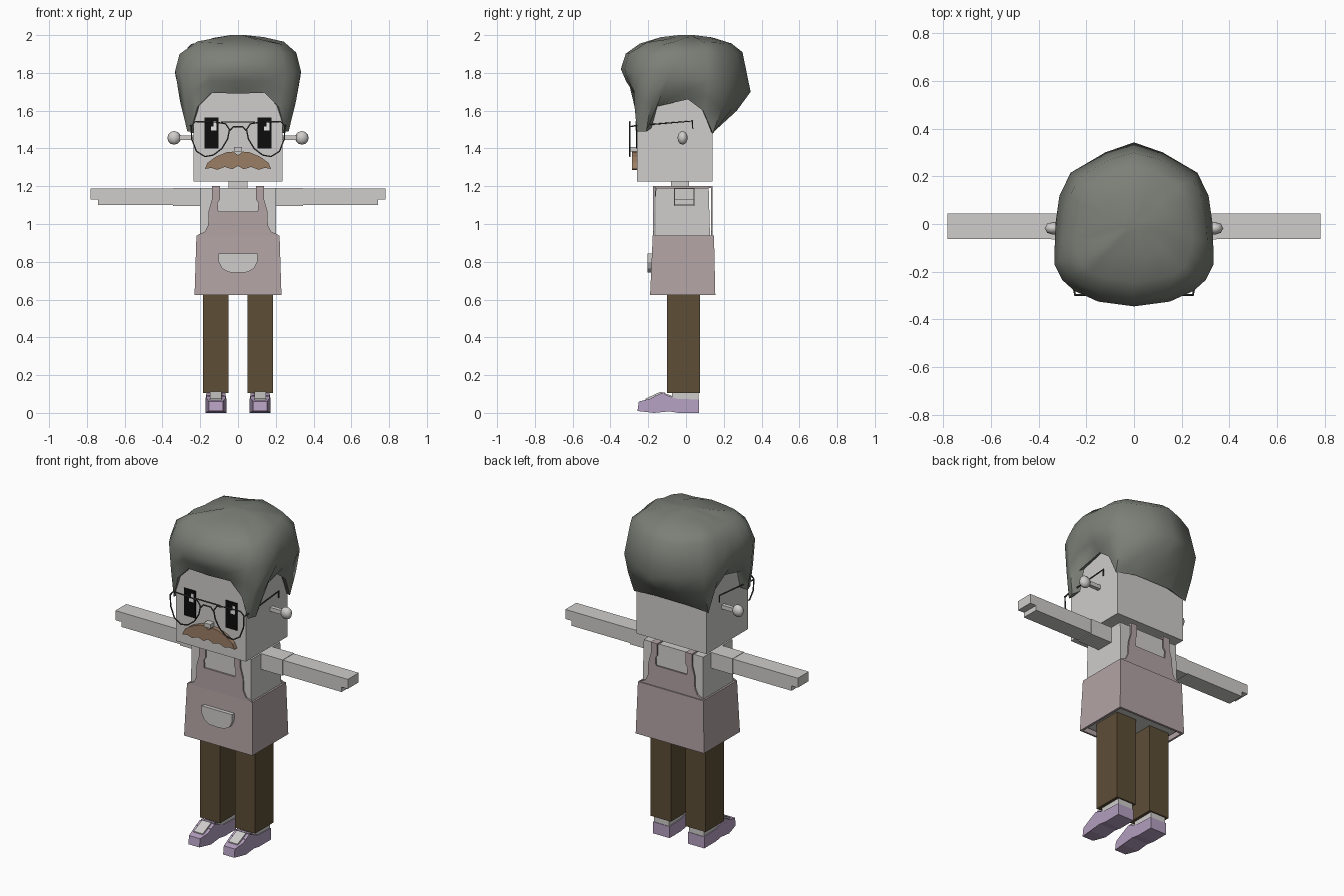
import bpy, bmesh, math, random
from mathutils import Vector

random.seed(4)
if "Cube" in bpy.data.objects:
    bpy.data.objects.remove(bpy.data.objects["Cube"])


def material(name, *rgb):
    m = bpy.data.materials.new(name)
    m.use_nodes = True
    m.diffuse_color = (*rgb, 1)
    m.node_tree.nodes["Principled BSDF"].inputs["Base Color"].default_value = (*rgb, 1)
    return m


PALE = material("pale_grey", .62, .61, .6)
APRON = material("dusty_pink", .45, .37, .375)
BROWN = material("trouser_brown", .11, .075, .037)
LILAC = material("shoe_lilac", .46, .35, .53)
HAIR = material("hair_grey", .2, .215, .185)
TACHE = material("moustache_tan", .33, .21, .13)
BLACK = material("eye_black", .004, .004, .004)
WHITE = material("eye_white", .85, .85, .85)
WIRE = material("wire_grey", .06, .06, .06)


def finish(name, bm, mat):
    bmesh.ops.recalc_face_normals(bm, faces=bm.faces)
    me = bpy.data.meshes.new(name)
    bm.to_mesh(me)
    bm.free()
    ob = bpy.data.objects.new(name, me)
    bpy.context.collection.objects.link(ob)
    me.materials.append(mat)
    return ob


def loft(name, rings, mat, caps=True):
    """Skin a stack of equal-length point rings."""
    bm = bmesh.new()
    rows = [[bm.verts.new(p) for p in ring] for ring in rings]
    n = len(rows[0])
    for a, b in zip(rows, rows[1:]):
        for i in range(n):
            j = (i + 1) % n
            bm.faces.new((a[i], a[j], b[j], b[i]))
    if caps:
        bm.faces.new(rows[0])
        bm.faces.new(rows[-1])
    return finish(name, bm, mat)


def rect(x0, x1, y0, y1, z):
    return [(x0, y0, z), (x1, y0, z), (x1, y1, z), (x0, y1, z)]


def box(name, x, y, z, mat):
    return loft(name, [rect(*x, *y, z[0]), rect(*x, *y, z[1])], mat)


def plate(name, outline, y0, y1, mat):
    """Extrude an x-z outline along y."""
    return loft(name, [[(x, y, z) for x, z in outline] for y in (y0, y1)], mat)


def mirrored(half):
    """Close a half outline that starts and ends on the centre line."""
    return half + [(-x, z) for x, z in half[-2:0:-1]]


def span(s, a, b):
    return sorted((s * a, s * b))


def wire(name, points, cyclic=False, r=.004):
    cu = bpy.data.curves.new(name, "CURVE")
    cu.dimensions = "3D"
    cu.bevel_depth = r
    cu.bevel_resolution = 1
    sp = cu.splines.new("POLY")
    sp.points.add(len(points) - 1)
    for p, co in zip(sp.points, points):
        p.co = (*co, 1)
    sp.use_cyclic_u = cyclic
    cu.materials.append(WIRE)
    ob = bpy.data.objects.new(name, cu)
    bpy.context.collection.objects.link(ob)


# Head, neck and torso
box("head", (-.235, .235), (-.26, .14), (1.225, 1.73), PALE)
box("neck", (-.05, .05), (-.08, .015), (1.17, 1.24), PALE)
loft("torso", [rect(-.205, .205, -.165, .135, .645), rect(-.2, .2, -.16, .12, 1.19)], PALE)
collar = [(.078 * math.cos(a), 1.19 + .045 * math.sin(a))
          for a in (-math.pi * k / 8 for k in range(9))]
plate("collar", collar, -.165, -.155, PALE)

# Apron: open skirt, front and back bibs, shoulder straps, pocket
skirt = loft("apron_skirt", [rect(-.23, .23, -.19, .155, .625),
                             rect(-.22, .22, -.176, .148, .94)], APRON, caps=False)
solid = skirt.modifiers.new("thickness", "SOLIDIFY")
solid.thickness = .018
bib = mirrored([(0, .93), (.22, .93), (.215, .942), (.175, .96), (.158, .995), (.155, 1.07),
                (.138, 1.13), (.138, 1.2), (.095, 1.2), (.095, 1.13), (.108, 1.11),
                (.104, 1.065), (0, 1.065)])
plate("apron_front_bib", bib, -.176, -.167, APRON)
plate("apron_back_bib", bib, .132, .141, APRON)
for s in (-1, 1):
    box("shoulder_strap", span(s, .095, .138), (-.176, .141), (1.191, 1.2), APRON)
pocket = mirrored([(0, .742), (.05, .745), (.085, .765), (.102, .8), (.102, .845), (0, .845)])
plate("pocket", pocket, -.203, -.18, PALE)

# Arms, legs, ears and shoes
shoe_side = [(.07, 0), (.07, .07), (-.05, .075), (-.13, .105), (-.19, .075),
             (-.25, .06), (-.257, .01), (-.17, 0), (-.09, .008), (-.04, 0)]
tongue_side = [(-.06, .06), (-.06, .085), (-.135, .112), (-.215, .075), (-.215, .06)]


def shoe_part(name, side, cx, half, mat):
    def width(y, z):
        return half * (.68 if y < -.23 else .9 if y < -.17 or z > .09 else 1)
    return loft(name, [[(cx + s * width(y, z), y, z) for y, z in side] for s in (-1, 1)], mat)


for s, side in ((1, "left"), (-1, "right")):
    box(side + "_sleeve", span(s, .19, .345), (-.064, .045), (1.094, 1.19), PALE)
    box(side + "_forearm", span(s, .34, .74), (-.062, .043), (1.1, 1.188), PALE)
    box(side + "_fingers", span(s, .735, .782), (-.062, .043), (1.13, 1.188), PALE)
    box(side + "_trouser_leg", span(s, .05, .185), (-.1, .075), (.105, .66), BROWN)
    box(side + "_sock", span(s, .067, .167), (-.075, .067), (.06, .11), PALE)
    shoe_part(side + "_shoe", shoe_side, s * .117, .055, LILAC)
    shoe_part(side + "_shoe_tongue", tongue_side, s * .117, .034, PALE)
    for k in range(2):
        box(side + "_lace", span(s, .072, .162), (-.125 - k * .04, -.11 - k * .04),
            (.08, .109 - k * .018), LILAC)

    # Ear: rod with a flattened knob
    box(side + "_ear_rod", span(s, .225, .325), (-.03, -.006), (1.444, 1.468), PALE)
    bm = bmesh.new()
    bmesh.ops.create_uvsphere(bm, u_segments=8, v_segments=6, radius=.036)
    for v in bm.verts:
        v.co = Vector((v.co.x + s * .338, v.co.y * .75 - .018, v.co.z + 1.456))
    knob = finish(side + "_ear_knob", bm, PALE)
    for p in knob.data.polygons:
        p.use_smooth = True

    # Eye with pixel highlights
    cx = s * .14
    plate(side + "_eye", [(cx - .038, 1.4), (cx + .038, 1.4), (cx + .038, 1.565),
                          (cx - .038, 1.565)], -.266, -.255, BLACK)
    box(side + "_eye_glint", (cx + .01, cx + .027), (-.268, -.26), (1.515, 1.545), WHITE)
    box(side + "_eye_glint_low", (cx - .002, cx + .027), (-.268, -.26), (1.495, 1.515), WHITE)

    # Spectacle lens rim and temple
    rim = [(.045, 1.5), (.065, 1.53), (.12, 1.54), (.225, 1.542), (.248, 1.52), (.245, 1.45),
           (.22, 1.385), (.175, 1.357), (.13, 1.365), (.085, 1.4), (.055, 1.45)]
    wire(side + "_lens_rim", [(s * x, -.297, z) for x, z in rim], True)
    wire(side + "_temple", [(s * .247, -.297, 1.515), (s * .252, -.27, 1.52),
                            (s * .25, .035, 1.545), (s * .25, .035, 1.505)])
wire("top_bridge", [(-.09, -.297, 1.54), (.09, -.297, 1.54)])
wire("low_bridge", [(-.047, -.297, 1.49), (-.025, -.297, 1.515),
                    (.025, -.297, 1.515), (.047, -.297, 1.49)])

# Nose and moustache
box("nose", (-.022, .022), (-.297, -.25), (1.383, 1.408), PALE)
tache = mirrored([(0, 1.365), (.025, 1.383), (.06, 1.38), (.12, 1.355), (.16, 1.325),
                  (.176, 1.292), (.14, 1.297), (.11, 1.287), (.07, 1.302), (.03, 1.29),
                  (0, 1.308)])
plate("moustache", tache, -.286, -.255, TACHE)

# Hair: columns of (widest point, hem point) from front centre round to back centre
columns = [
    ((0, -.345, 1.82), (0, -.275, 1.69)),
    ((.15, -.325, 1.82), (.14, -.275, 1.695)),
    ((.25, -.28, 1.8), (.215, -.272, 1.62)),
    ((.3, -.235, 1.8), (.25, -.26, 1.49)),
    ((.333, -.17, 1.81), (.268, -.21, 1.49)),
    ((.332, -.09, 1.79), (.26, -.165, 1.62)),
    ((.328, .01, 1.77), (.256, .01, 1.66)),
    ((.312, .12, 1.75), (.256, .09, 1.6)),
    ((.265, .215, 1.73), (.25, .142, 1.48)),
    ((.12, .3, 1.72), (.12, .16, 1.5)),
    ((0, .342, 1.7), (0, .16, 1.5)),
]
columns += [tuple((-x, y, z) for x, y, z in c) for c in columns[-2:0:-1]]
inner, hem, middle, wide = [], [], [], []
for top, low in columns:
    t, b = Vector(top), Vector(low)
    inner.append((b.x * .86, b.y * .86, b.z + .02))
    hem.append(b)
    m = b.lerp(t, .6)
    m.z = (b.z + t.z) / 2
    middle.append(m)
    wide.append(t)


def crown(scale, z):
    lump = .012 * scale
    return [(t.x * scale + random.uniform(-lump, lump),
             t.y * scale + random.uniform(-lump, lump),
             z + random.uniform(-.01, .006)) for t in wide]


hair = loft("hair", [inner, hem, middle, wide, crown(.9, 1.905), crown(.72, 1.96),
                     crown(.4, 1.985), [(t.x * .12, t.y * .12, 2) for t in wide]], HAIR)
bpy.ops.object.select_all(action="DESELECT")
hair.select_set(True)
bpy.context.view_layer.objects.active = hair
bpy.ops.object.shade_smooth_by_angle(angle=math.radians(55))
